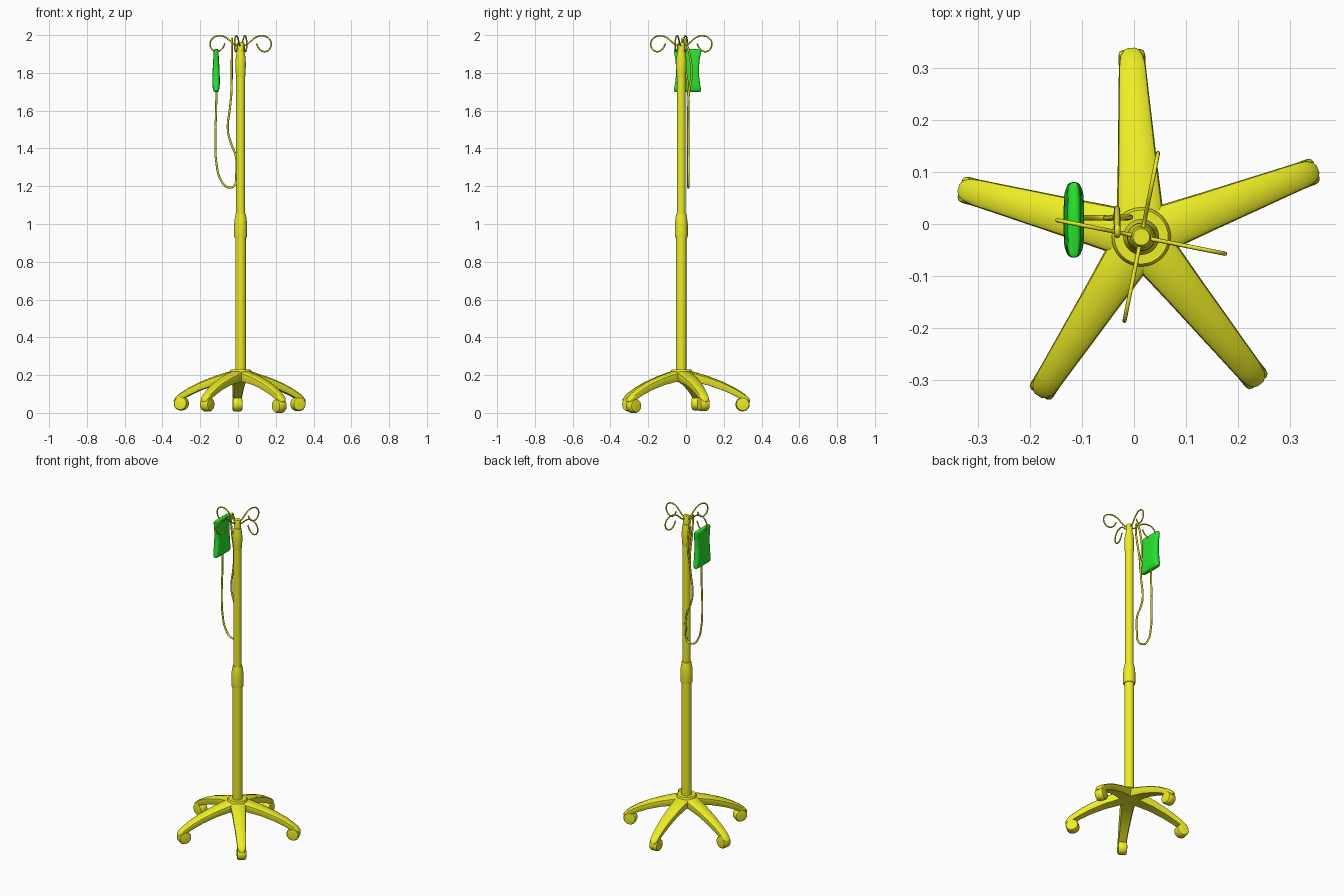
import bpy, bmesh
from math import sin, cos, pi, radians
from mathutils import Matrix, Vector

if "Cube" in bpy.data.objects:
    bpy.data.objects.remove(bpy.data.objects["Cube"])

PX, PY = 0.014, -0.025          # pole axis


def material(name, rgb):
    m = bpy.data.materials.new(name)
    m.diffuse_color = (*rgb, 1)
    m.use_nodes = True
    m.node_tree.nodes["Principled BSDF"].inputs["Base Color"].default_value = m.diffuse_color
    return m


YELLOW = material("yellow", (0.85, 0.85, 0.02))
GREEN = material("green", (0.02, 0.8, 0.03))


def smooth(ob, angle=35):
    bpy.ops.object.select_all(action='DESELECT')
    ob.select_set(True)
    bpy.context.view_layer.objects.active = ob
    bpy.ops.object.shade_smooth_by_angle(angle=radians(angle))


def loft(name, rings, mat, matrix=None, angle=35):
    """Skin a list of equally sized closed rings and cap both ends."""
    bm = bmesh.new()
    vs = [[bm.verts.new(p) for p in ring] for ring in rings]
    n = len(vs[0])
    for a, b in zip(vs, vs[1:]):
        for i in range(n):
            j = (i + 1) % n
            bm.faces.new((a[i], a[j], b[j], b[i]))
    bm.faces.new(vs[0][::-1])
    bm.faces.new(vs[-1])
    bmesh.ops.recalc_face_normals(bm, faces=bm.faces)
    me = bpy.data.meshes.new(name)
    bm.to_mesh(me)
    bm.free()
    ob = bpy.data.objects.new(name, me)
    bpy.context.collection.objects.link(ob)
    me.materials.append(mat)
    if matrix:
        me.transform(matrix)
    smooth(ob, angle)
    return ob


def lathe(name, profile, matrix, seg=32):
    """Revolve (radius, height) pairs about z."""
    rings = [[(r * cos(2 * pi * i / seg), r * sin(2 * pi * i / seg), z)
              for i in range(seg)] for r, z in profile]
    return loft(name, rings, YELLOW, matrix)


def wire(name, pts, radius):
    """Smooth round wire through the points, turned into a mesh."""
    cu = bpy.data.curves.new(name, 'CURVE')
    cu.dimensions = '3D'
    cu.bevel_depth = radius
    cu.bevel_resolution = 2
    cu.resolution_u = 6
    cu.use_fill_caps = True
    sp = cu.splines.new('BEZIER')
    sp.bezier_points.add(len(pts) - 1)
    for b, p in zip(sp.bezier_points, pts):
        b.co = p
        b.handle_left_type = b.handle_right_type = 'AUTO'
    cu.materials.append(YELLOW)
    ob = bpy.data.objects.new(name, cu)
    bpy.context.collection.objects.link(ob)
    bpy.ops.object.select_all(action='DESELECT')
    ob.select_set(True)
    bpy.context.view_layer.objects.active = ob
    bpy.ops.object.convert(target='MESH')
    smooth(bpy.context.object, 50)


AXIS = Matrix.Translation((PX, PY, 0))

# telescopic pole with its collars
lathe("base_hub", [(0.045, 0.165), (0.056, 0.18), (0.057, 0.222), (0.052, 0.23)], AXIS)
lathe("lower_pole", [(0.028, 0.17), (0.028, 0.95)], AXIS)
lathe("middle_collar", [(0.0335, 0.928), (0.0345, 0.935), (0.0345, 1.0), (0.031, 1.03),
                        (0.026, 1.055), (0.022, 1.056)], AXIS)
lathe("upper_pole", [(0.0235, 1.0), (0.0235, 1.8)], AXIS)
lathe("top_collar", [(0.023, 1.77), (0.026, 1.8), (0.0275, 1.84), (0.0265, 1.875),
                     (0.021, 1.91), (0.018, 1.912)], AXIS)
lathe("pole_tip", [(0.019, 1.9), (0.019, 1.956), (0.016, 1.962)], AXIS)

# five sloping legs with a caster each
SECTION = [(-0.75, -1), (-1, -0.4), (-0.94, -0.15), (-0.72, 0), (0, 0.08),
           (0.72, 0), (0.94, -0.15), (1, -0.4), (0.75, -1)]
STATIONS = [  # radius, top height, half width, thickness
    (0.02, 0.22, 0.046, 0.055), (0.06, 0.216, 0.044, 0.052), (0.14, 0.192, 0.038, 0.045),
    (0.22, 0.162, 0.033, 0.042), (0.28, 0.133, 0.029, 0.040), (0.33, 0.102, 0.026, 0.036),
    (0.35, 0.086, 0.022, 0.028), (0.361, 0.074, 0.015, 0.017), (0.365, 0.067, 0.007, 0.008)]
leg_rings = [[(r, u * w, z + v * t) for u, v in SECTION] for r, z, w, t in STATIONS]
WHEEL = [(0.024, -0.026), (0.033, -0.024), (0.037, -0.017),
         (0.037, 0.017), (0.033, 0.024), (0.024, 0.026)]
for k, lift in enumerate((0.008, 0.013, 0.008, 0.0, 0.01)):
    spin = AXIS @ Matrix.Rotation(radians(93 + 72 * k), 4, 'Z')
    loft(f"leg_{k + 1}", leg_rings, YELLOW, spin)
    lathe(f"caster_wheel_{k + 1}", WHEEL, spin
          @ Matrix.Translation((0.325, 0, 0.037 + lift)) @ Matrix.Rotation(pi / 2, 4, 'X'), 24)
    lathe(f"caster_stem_{k + 1}", [(0.012, 0.05), (0.012, 0.09)],
          spin @ Matrix.Translation((0.32, 0, 0)), 12)

# four curled hooks at the top
HOOK = [(0.0, 1.945), (0.03, 1.948), (0.055, 1.968), (0.085, 1.99), (0.118, 1.996),
        (0.15, 1.984), (0.165, 1.955), (0.152, 1.922), (0.125, 1.913),
        (0.1, 1.928), (0.085, 1.955)]
for k in range(4):
    a = radians(78.7 + 90 * k)
    wire(f"hook_{k + 1}", [(PX + r * cos(a), PY + r * sin(a), z) for r, z in HOOK], 0.004)

# fluid bag, pinched at the waist and fuller towards the bottom


def bag_ring(z, hw, ht, n=32):
    ring = []
    for i in range(n):
        c, s = cos(2 * pi * (i + 0.5) / n), sin(2 * pi * (i + 0.5) / n)
        ring.append((-0.116 + ht * abs(c) ** 0.55 * (1 if c > 0 else -1),
                     0.008 + hw * abs(s) ** 0.4 * (1 if s > 0 else -1), z))
    return ring


BAG = [(1.70, 0.064, 0.009), (1.703, 0.071, 0.013), (1.715, 0.072, 0.017), (1.74, 0.067, 0.0195),
       (1.78, 0.062, 0.0195), (1.82, 0.061, 0.018), (1.86, 0.063, 0.016), (1.89, 0.068, 0.014),
       (1.915, 0.073, 0.013), (1.924, 0.072, 0.011), (1.927, 0.066, 0.007)]
loft("fluid_bag", [bag_ring(*b) for b in BAG], GREEN, angle=45)

# drip tube hanging from the bag, back up and looped over a hook
wire("drip_tube", [
    (-0.114, 0.013, 1.71), (-0.116, 0.013, 1.6), (-0.120, 0.012, 1.45), (-0.114, 0.012, 1.32),
    (-0.092, 0.012, 1.235), (-0.055, 0.012, 1.195), (-0.022, 0.012, 1.2), (-0.010, 0.013, 1.26),
    (-0.012, 0.013, 1.36), (-0.038, 0.012, 1.43), (-0.054, 0.012, 1.50), (-0.042, 0.012, 1.62),
    (-0.035, 0.016, 1.70), (-0.033, 0.030, 1.79), (-0.032, 0.020, 1.89), (-0.032, 0.0, 1.96),
    (-0.032, -0.014, 1.982), (-0.032, -0.021, 1.95), (-0.033, -0.012, 1.86),
    (-0.034, 0.008, 1.75), (-0.035, 0.012, 1.68)], 0.0055)
